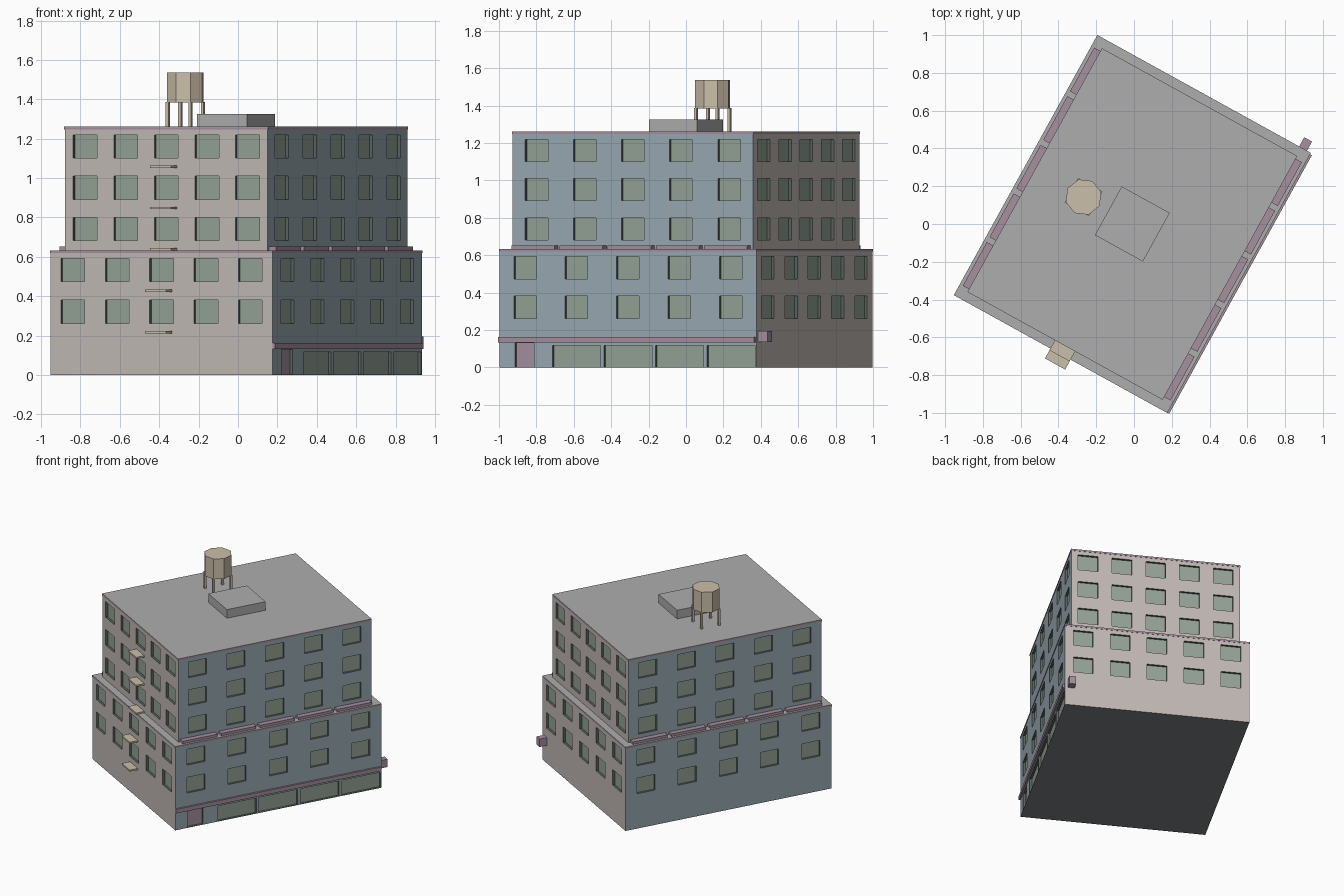
import bpy, bmesh, math
from mathutils import Matrix, Vector

if "Cube" in bpy.data.objects:
    bpy.data.objects.remove(bpy.data.objects["Cube"])

# the whole building stands turned on its plot
PLOT = Matrix.Translation((-0.009, 0, 0)) @ Matrix.Rotation(math.radians(-28.9), 4, 'Z')


def mat(name, r, g, b):
    m = bpy.data.materials.new(name)
    m.diffuse_color = (r, g, b, 1)
    m.use_nodes = True
    m.node_tree.nodes["Principled BSDF"].inputs["Base Color"].default_value = m.diffuse_color
    return m


BEIGE = mat("beige_wall", .54, .49, .46)
BLUE = mat("blue_wall", .32, .40, .45)
GLASS = mat("glass", .30, .36, .31)
JAMB = mat("jamb", .10, .13, .115)
TRIM = mat("mauve_trim", .38, .28, .35)
ROOF = mat("roof_grey", .42, .42, .42)
WOOD = mat("tan_wood", .60, .52, .40)
BASE = mat("base_grey", .20, .22, .23)


def finish(name, bm, *mats):
    bm.transform(PLOT)
    me = bpy.data.meshes.new(name)
    bm.to_mesh(me)
    bm.free()
    for m in mats:
        me.materials.append(m)
    ob = bpy.data.objects.new(name, me)
    bpy.context.collection.objects.link(ob)
    return ob


def box(name, x, y, z, m):
    """Box from (min, max) ranges."""
    bm = bmesh.new()
    size = [r[1] - r[0] for r in (x, y, z)]
    mid = [(r[1] + r[0]) / 2 for r in (x, y, z)]
    bmesh.ops.create_cube(bm, size=1, matrix=Matrix.Translation(mid) @ Matrix.Diagonal((*size, 1)))
    return finish(name, bm, m)


def facade(name, side, width, dist, z0, z1, holes, wall):
    """Wall with recessed openings; side 0 front, 1 right, 2 back, 3 left."""
    bm = bmesh.new()
    depth = 0.017
    us = sorted({-width / 2, width / 2} | {u for h in holes for u in h[:2]})
    zs = sorted({z0, z1} | {z for h in holes for z in h[2:4]})

    def face(pts, mi):
        bm.faces.new([bm.verts.new(p) for p in pts]).material_index = mi

    def rect(a, b, c, d, y):
        return [(a, y, c), (b, y, c), (b, y, d), (a, y, d)]

    for a, b in zip(us, us[1:]):
        for c, d in zip(zs, zs[1:]):
            u, z = (a + b) / 2, (c + d) / 2
            if not any(h[0] < u < h[1] and h[2] < z < h[3] for h in holes):
                face(rect(a, b, c, d, -dist), 0)
    for a, b, c, d, mi in holes:
        outer, inner = rect(a, b, c, d, -dist), rect(a, b, c, d, -dist + depth)
        face(inner, mi)
        for i in range(4):
            j = (i + 1) % 4
            face([outer[i], outer[j], inner[j], inner[i]], 2)
    bmesh.ops.remove_doubles(bm, verts=bm.verts, dist=1e-5)
    bm.transform(Matrix.Rotation(side * math.pi / 2, 4, 'Z'))
    finish(name, bm, wall, GLASS, JAMB, TRIM)


def windows(width, rows):
    step = width / 5
    return [((i - 2) * step - .069, (i - 2) * step + .069, z - .059, z + .059, 1)
            for z in rows for i in range(5)]


# lower and upper blocks
LW, LL, UW, UL = 1.287, 1.569, 1.177, 1.470
shop = [(-.461 + i * .315, -.461 + i * .315 + .293, .003, .117, 1) for i in range(4)]
door = [(-.69, -.572, .003, .131, 3)]
names = ["front", "right", "back", "left"]
for tier, w, l, z0, z1, rows in (("lower", LW, LL, 0, .62, (.322, .533)),
                                 ("upper", UW, UL, .63, 1.248, (.741, .951, 1.161))):
    for side, n in enumerate(names):
        width, dist = (w, l / 2) if side % 2 == 0 else (l, w / 2)
        holes = windows(width, rows)
        if tier == "lower" and side == 1:
            holes += shop + door
        facade(f"{tier}_{n}_wall", side, width, dist, z0, z1, holes, BLUE if side % 2 else BEIGE)
    # roof edge trim and roof deck
    hw, hl = w / 2 + .002, l / 2 + .002
    box(f"{tier}_edge_trim", (-hw, hw), (-hl, hl), (z1, z1 + .01), TRIM)
    box(f"{tier}_roof", (-hw, hw), (-hl, hl), (z1 + .01, z1 + .013), ROOF)

# underside
box("ground_slab", (-LW / 2 + .018, LW / 2 - .018), (-LL / 2 + .018, LL / 2 - .018), (0, .003), BASE)
box("foundation", (-LW / 2, LW / 2), (-LL / 2, LL / 2), (0, .003), BASE)

# planters along the setback on both long sides
for s, n in ((1, "right"), (-1, "left")):
    for i in range(5):
        y = (i - 2) * UL / 5
        box(f"planter_{n}_{i}", sorted((s * UW / 2, s * .628)), (y - .132, y + .132), (.63, .652), TRIM)

# shop band and hanging sign
box("shop_band", (LW / 2 - .005, LW / 2 + .013), (-LL / 2, LL / 2 - .006), (.133, .163), TRIM)
box("hanging_sign", (.575, .622), (LL / 2 - .002, .842), (.135, .195), TRIM)

# balcony slabs up the front
for i in range(1, 6):
    y = -LL / 2 if i < 3 else -UL / 2
    z = .21 * i + .007
    box(f"balcony_slab_{i}", (-.061, .061), (y - .062, y + .002), (z - .005, z + .007), WOOD)

# roof hut
box("roof_hut", (-.145, .145), (-.147, .147), (1.258, 1.326), ROOF)

# water tank on four legs
TX = -.295
bm = bmesh.new()
bmesh.ops.create_cone(bm, cap_ends=True, segments=8, radius1=.097, radius2=.097, depth=.153)
ang = min(abs(math.atan2(v.co.y, v.co.x)) for v in bm.verts)
bm.transform(Matrix.Translation((TX, 0, 1.4605)) @ Matrix.Rotation(ang, 4, 'Z'))
finish("water_tank", bm, WOOD)
for i, (sx, sy) in enumerate(((1, 1), (1, -1), (-1, 1), (-1, -1))):
    x, y = TX + sx * .066, sy * .066
    box(f"tank_leg_{i}", (x - .008, x + .008), (y - .008, y + .008), (1.258, 1.386), WOOD)
